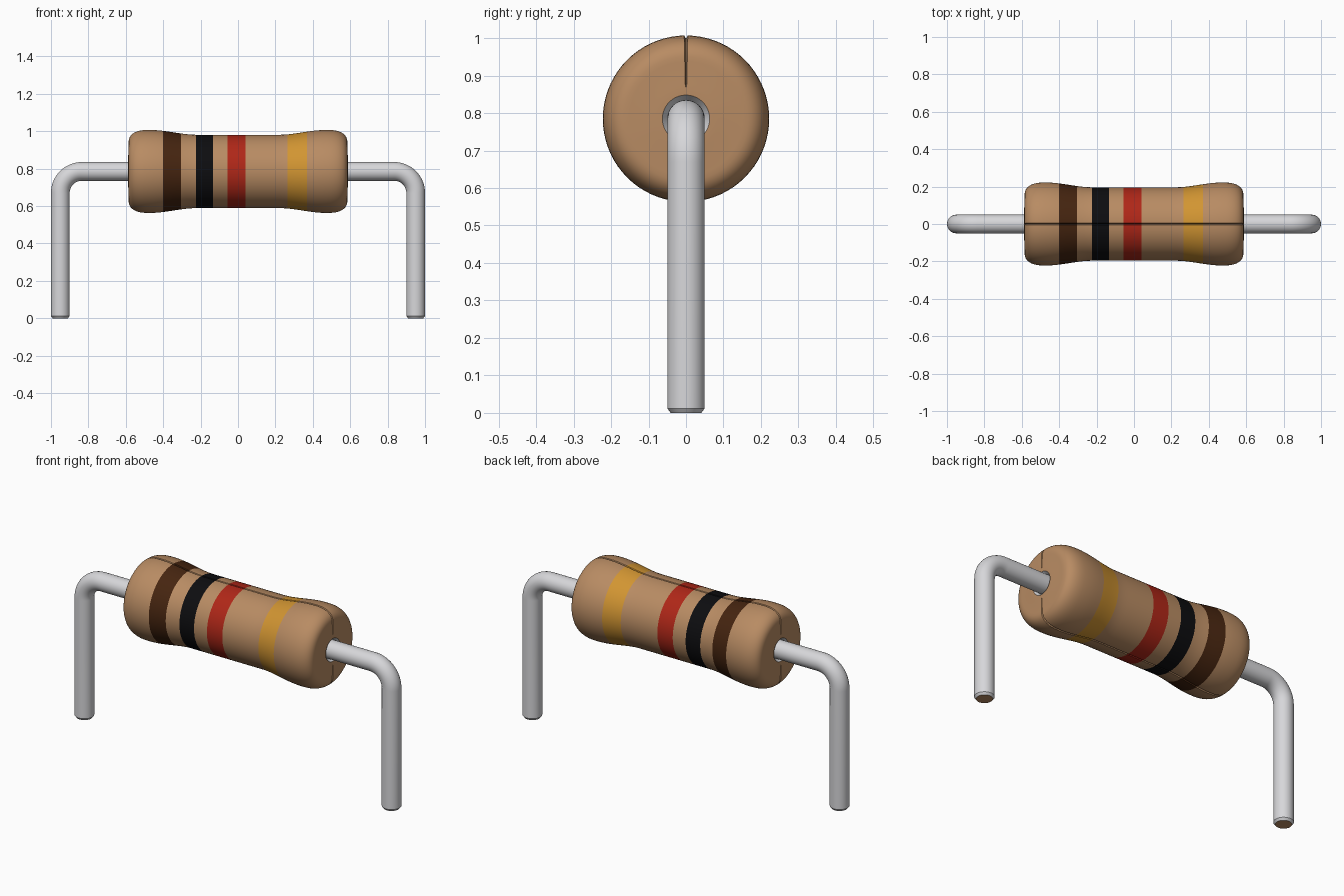
import bpy, bmesh
from math import sin, cos, pi, hypot

cube = bpy.data.objects.get("Cube")
if cube:
    bpy.data.objects.remove(cube, do_unlink=True)

AXIS_Z = 0.785      # height of the body axis
WIRE_R = 0.05


def material(name, color):
    m = bpy.data.materials.new(name)
    m.use_nodes = True
    m.diffuse_color = (*color, 1)
    m.node_tree.nodes["Principled BSDF"].inputs["Base Color"].default_value = (*color, 1)
    return m


tan = material("tan", (0.48, 0.26, 0.125))
brown = material("dark brown", (0.06, 0.018, 0.005))
black = material("black", (0.004, 0.004, 0.005))
red = material("red", (0.43, 0.02, 0.009))
gold = material("gold", (0.64, 0.3, 0.032))
metal = material("silver metal", (0.68, 0.68, 0.7))


def finish(bm, name, mats, angle=0.6):
    bmesh.ops.recalc_face_normals(bm, faces=bm.faces)
    mesh = bpy.data.meshes.new(name)
    bm.to_mesh(mesh)
    bm.free()
    obj = bpy.data.objects.new(name, mesh)
    bpy.context.collection.objects.link(obj)
    for m in mats:
        mesh.materials.append(m)
    bpy.ops.object.select_all(action="DESELECT")
    obj.select_set(True)
    bpy.context.view_layer.objects.active = obj
    bpy.ops.object.shade_smooth_by_angle(angle=angle)
    return obj


def bridge(bm, a, b, mat=0):
    n = len(a)
    for i in range(n):
        f = bm.faces.new((a[i], a[(i + 1) % n], b[(i + 1) % n], b[i]))
        f.material_index = mat


# Body: lathed profile with a narrow waist, rounded ends and a moulding seam
BANDS = [(-0.40, -0.305, 1), (-0.225, -0.135, 2), (-0.055, 0.04, 3), (0.265, 0.37, 4)]


def waist(x):
    t = min(max((abs(x) - 0.22) / 0.25, 0), 1)
    return 0.196 + 0.026 * t * t * (3 - 2 * t)


def end_profile():
    pts = []
    for i in range(1, 13):
        t = i / 12 * pi / 2
        pts.append((0.475 + 0.11 * sin(t) ** 0.8, 0.152 + 0.07 * max(cos(t), 0) ** 0.8))
    return pts + [(0.586, 0.095), (0.587, 0.085), (0.587, 0.063), (0.56, 0.045)]


def make_body():
    edges = [e for b in BANDS for e in b[:2]]
    grid = [i * 0.025 for i in range(-19, 20)]
    xs = sorted(edges + [x for x in grid if all(abs(x - e) > 0.008 for e in edges)])
    end = end_profile()
    profile = [(-x, r) for x, r in reversed(end)] + [(x, waist(x)) for x in xs] + end

    # Angles around the axis, with three close together at each seam
    steps, half = 72, 0.022
    angles = []
    for i in range(steps):
        a = 2 * pi * i / steps
        if i in (steps // 4, 3 * steps // 4):
            angles += [(a - half, 0), (a, 1), (a + half, 0)]
        else:
            angles.append((a, 0))

    bm = bmesh.new()
    rings = []
    for i, (x, r) in enumerate(profile):
        x0, r0 = profile[max(i - 1, 0)]
        x1, r1 = profile[min(i + 1, len(profile) - 1)]
        d = hypot(x1 - x0, r1 - r0)
        depth = 0.008 if r > 0.09 else 0
        ring = []
        for a, seam in angles:
            px = x + seam * depth * (r1 - r0) / d
            pr = r - seam * depth * (x1 - x0) / d
            ring.append(bm.verts.new((px, pr * cos(a), AXIS_Z + pr * sin(a))))
        rings.append(ring)
    for i in range(len(rings) - 1):
        mid = (profile[i][0] + profile[i + 1][0]) / 2
        mat = next((m for lo, hi, m in BANDS if lo < mid < hi), 0)
        if min(profile[i][1], profile[i + 1][1]) < 0.06:
            mat = 5                                   # socket around the wire
        bridge(bm, rings[i], rings[i + 1], mat)
    finish(bm, "resistor_body", [tan, brown, black, red, gold, metal])


# Wire leads: a round section swept out of the body and bent down
def make_lead(name, side):
    bend = 0.115
    cx, cz = 0.95 - bend, AXIS_Z - bend
    path = [(0.55, AXIS_Z, pi / 2, WIRE_R)]
    for i in range(17):
        a = pi / 2 * (1 - i / 16)
        path.append((cx + bend * cos(a), cz + bend * sin(a), a, WIRE_R))
    path += [(0.95, 0.012, 0, WIRE_R), (0.95, 0, 0, 0.041)]

    bm = bmesh.new()
    rings = []
    for x, z, a, r in path:
        ring = []
        for k in range(32):
            u = 2 * pi * k / 32
            off = r * cos(u)
            ring.append(bm.verts.new((side * (x + off * cos(a)), r * sin(u), z + off * sin(a))))
        rings.append(ring)
    for a, b in zip(rings, rings[1:]):
        bridge(bm, a, b)
    bm.faces.new(rings[0])
    bm.faces.new(rings[-1]).material_index = 1        # cut end of the wire
    finish(bm, name, [metal, tan])


make_body()
make_lead("left_lead", 1)
make_lead("right_lead", -1)
